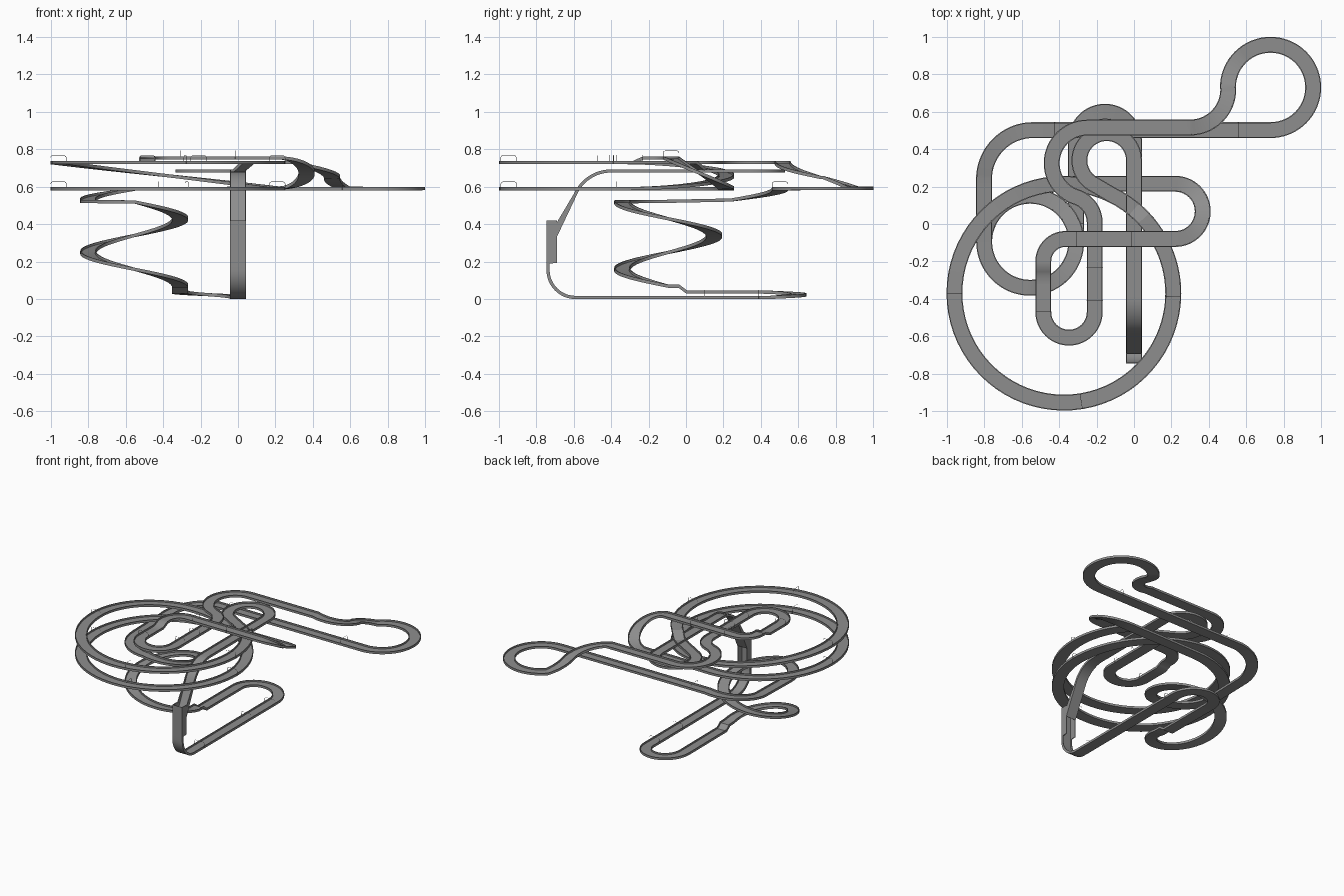
import bpy, bmesh
from math import sin, cos, radians, ceil
from mathutils import Vector

if "Cube" in bpy.data.objects:
    bpy.data.objects.remove(bpy.data.objects["Cube"])

W, RAIL, FLOOR, H = 0.0425, 0.006, 0.005, 0.017
path = []   # (position, heading, rail height)


def add(x, y, z, heading, h=H):
    p = Vector((x, y, z))
    if not path or (path[-1][0] - p).length > 1e-4:
        path.append((p, heading, h))


def ease(t):
    return t * t * (3 - 2 * t)


def line(x, y, z):
    p0, head, _ = path[-1]
    n = max(1, ceil((Vector((x, y, z)) - p0).length / 0.06))
    for i in range(1, n + 1):
        t = i / n
        add(p0.x + (x - p0.x) * t, p0.y + (y - p0.y) * t, p0.z + (z - p0.z) * t, head)


def arc(cx, cy, r, a0, a1, z1, smooth=False):
    z0 = path[-1][0].z
    turn = 90 if a1 > a0 else -90
    # straight lead-in to the start of the arc
    line(cx + r * cos(radians(a0)), cy + r * sin(radians(a0)), z0)
    n = max(2, ceil(abs(a1 - a0) / 5))
    for i in range(n + 1):
        t = i / n
        a = radians(a0 + (a1 - a0) * t)
        z = z0 + (z1 - z0) * (ease(t) if smooth else t)
        add(cx + r * cos(a), cy + r * sin(a), z, a + radians(turn))


# drop-in chute with tall tapering rails, then the upper straight
UP, DOWN = radians(90), radians(270)
add(0, -0.69, 0.33, UP, 0.04)
for i in range(13):
    a = radians(157 - 67 * i / 12)
    add(0, -0.4 + 0.2 * cos(a), 0.475 + 0.2 * sin(a), UP, H)
arc(-0.146, 0.34, 0.146, 0, 180, 0.675)
arc(-0.147, 0.34, 0.145, 180, 244, 0.675)
# large double ring, entered over a short step
RING = (-0.375, -0.37, 0.585)
arc(*RING, 64, 50, 0.675)
arc(*RING, 50, 43, 0.72)
arc(*RING, 43, -180, 0.72)
arc(*RING, -180, -360, 0.58, True)
arc(*RING, 0, -270, 0.58)
# climbing hairpin and infield
line(0.22, 0.215, 0.585)
arc(0.22, 0.0675, 0.1475, 90, -90, 0.745, True)
arc(-0.365, -0.2, 0.12, 90, 180, 0.745)
line(-0.485, -0.225, 0.745)
line(-0.485, -0.28, 0.72)
arc(-0.3475, -0.47, 0.1375, 180, 360, 0.72)
arc(-0.355, 0.007, 0.145, 0, 71.7, 0.72)
arc(-0.25, 0.325, 0.19, 251.7, 90, 0.72)
# descending bend to the far loop
line(0.30, 0.515, 0.72)
arc(0.30, 0.72, 0.204, -90, 0, 0.64)
arc(0.73, 0.73, 0.228, 180, 135, 0.583)
arc(0.73, 0.73, 0.228, 135, -90, 0.58)
arc(-0.54, 0.24, 0.262, 90, 180, 0.52)
line(-0.802, -0.095, 0.513)
# spiral down
arc(-0.555, -0.095, 0.246, 180, 270, 0.51)
arc(-0.555, -0.095, 0.246, 270, 720, 0.06)
line(-0.31, -0.04, 0.06)
line(-0.31, 0.0, 0.03)
line(-0.31, 0.445, 0.028)
arc(-0.155, 0.445, 0.155, 180, 0, 0.0)
# bottom straight and vertical climb with tall rails
line(0, -0.59, 0)
for i in range(1, 13):
    a = radians(270 - 90 * i / 12)
    add(0, -0.59 + 0.155 * cos(a), 0.155 + 0.155 * sin(a), DOWN)
add(0, -0.745, 0.19, DOWN)
add(0, -0.745, 0.192, DOWN, 0.055)
add(0, -0.745, 0.42, DOWN, 0.055)


def frame(i):
    a, b = path[max(i - 1, 0)][0], path[min(i + 1, len(path) - 1)][0]
    head = path[i][1]
    side = Vector((sin(head), -cos(head), 0))
    up = side.cross((b - a).normalized()).normalized()
    return path[i][0], side, up


# sweep the channel section along the path
bm = bmesh.new()
rings = []
for i, (_, _, h) in enumerate(path):
    p, s, u = frame(i)
    sec = [(-W, 0), (W, 0), (W, h), (W - RAIL, h), (W - RAIL, FLOOR),
           (RAIL - W, FLOOR), (RAIL - W, h), (-W, h)]
    rings.append([bm.verts.new(p + s * x + u * y) for x, y in sec])
for r0, r1 in zip(rings, rings[1:]):
    for k in range(8):
        m = (k + 1) % 8
        bm.faces.new((r0[k], r0[m], r1[m], r1[k]))
bm.faces.new(rings[0])
bm.faces.new(rings[-1])
bmesh.ops.recalc_face_normals(bm, faces=bm.faces)
me = bpy.data.meshes.new("race_track")
bm.to_mesh(me)
bm.free()
track = bpy.data.objects.new("race_track", me)
bpy.context.collection.objects.link(track)
bpy.context.view_layer.objects.active = track
track.select_set(True)
bpy.ops.object.shade_smooth_by_angle(angle=radians(30))

# thin arches over the track at the section joints
joints = [(-0.96, -0.35, 0.72), (-0.96, -0.35, 0.58), (0.21, -0.37, 0.72), (0.21, -0.37, 0.58),
          (-0.27, -0.94, 0.72), (-0.27, -0.94, 0.58), (-0.28, -0.08, 0.745), (0.01, -0.08, 0.745),
          (-0.21, -0.26, 0.72), (-0.21, -0.44, 0.72), (-0.485, -0.47, 0.72), (0.53, 0.5, 0.58),
          (-0.41, 0.5, 0.58), (0, -0.47, 0), (0, 0.1, 0), (0, 0.39, 0)]
cu = bpy.data.curves.new("joint_arches", 'CURVE')
cu.dimensions = '3D'
cu.bevel_depth = 0.0012
cu.bevel_resolution = 0
shape = [(-W, 0), (-W, 0.035), (-W + 0.004, 0.043), (-W + 0.013, 0.047),
         (W - 0.013, 0.047), (W - 0.004, 0.043), (W, 0.035), (W, 0)]
for j in joints:
    i = min(range(len(path)), key=lambda k: (path[k][0] - Vector(j)).length)
    _, s, u = frame(i)
    p = path[i][0]
    sp = cu.splines.new('POLY')
    sp.points.add(len(shape) - 1)
    for pt, (x, y) in zip(sp.points, shape):
        pt.co = (*(p + s * x + u * y), 1)
arches = bpy.data.objects.new("joint_arches", cu)
bpy.context.collection.objects.link(arches)
track.select_set(False)
arches.select_set(True)
bpy.context.view_layer.objects.active = arches
bpy.ops.object.convert(target='MESH')

# dark grey plastic
mat = bpy.data.materials.new("dark_grey")
mat.diffuse_color = (0.27, 0.27, 0.27, 1)
mat.use_nodes = True
mat.node_tree.nodes["Principled BSDF"].inputs["Base Color"].default_value = mat.diffuse_color
for ob in (track, arches):
    ob.data.materials.clear()
    ob.data.materials.append(mat)
